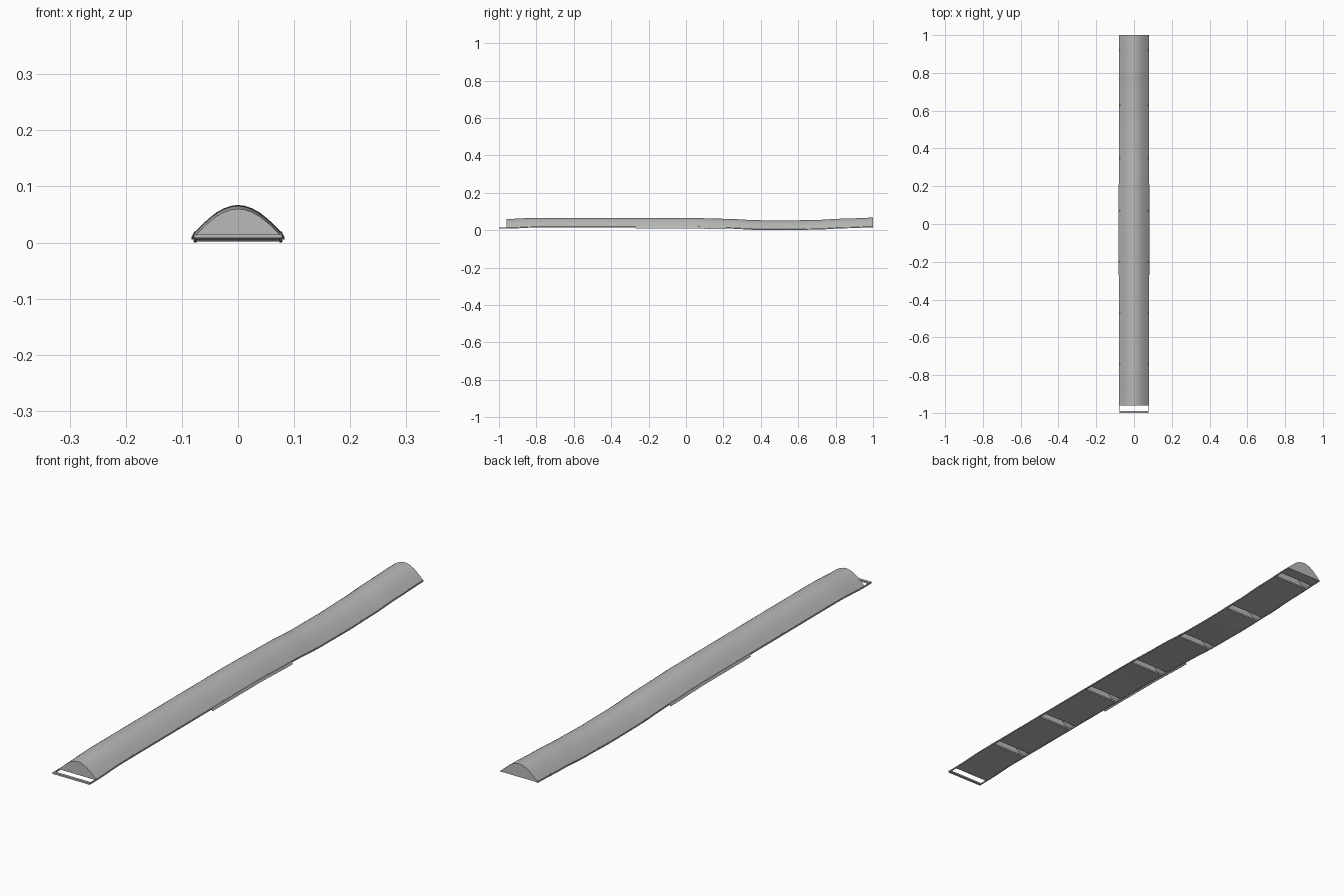
import bpy
import bmesh

cube = bpy.data.objects.get("Cube")
if cube:
    bpy.data.objects.remove(cube, do_unlink=True)

grey = bpy.data.materials.new("light_grey")
grey.use_nodes = True
grey.diffuse_color = (0.48, 0.49, 0.48, 1)
grey.node_tree.nodes["Principled BSDF"].inputs["Base Color"].default_value = (0.48, 0.49, 0.48, 1)

# Height of the lower edge along the length, and the half arch section
SAG = [(-1, .01), (-.96, .01), (-.8, .016), (0, .016), (.2, .011),
       (.4, .003), (.55, .002), (.7, .005), (.85, .012), (1, .017)]
HALF = [(0, .05), (.012, .0485), (.024, .0445), (.038, .037),
        (.052, .026), (.066, .013), (.079, 0)]
RUNGS = [-.995, -.74, -.47, -.2, .07, .35, .63, .92]


def base(y):
    for (a, za), (b, zb) in zip(SAG, SAG[1:]):
        if y <= b:
            t = (y - a) / (b - a)
            t = t * t * (3 - 2 * t)
            return za + (zb - za) * t
    return SAG[-1][1]


def arch(inset=0):
    s = 1 - inset / .079
    right = [(x * s, max(z - inset, 0)) for x, z in HALF]
    return [(-x, z) for x, z in reversed(right[1:])] + right


def sweep(name, section, y0, y1, step=.04):
    """Sweep a closed section along y, following the sagging base line."""
    bm = bmesh.new()
    n = max(1, round((y1 - y0) / step))
    rings = []
    for i in range(n + 1):
        y = y0 + (y1 - y0) * i / n
        rings.append([bm.verts.new((x, y, z + base(y))) for x, z in section])
    for a, b in zip(rings, rings[1:]):
        for i in range(len(section)):
            j = (i + 1) % len(section)
            bm.faces.new((a[i], a[j], b[j], b[i]))
    bm.faces.new(rings[0])
    bm.faces.new(rings[-1])
    bmesh.ops.recalc_face_normals(bm, faces=bm.faces)
    mesh = bpy.data.meshes.new(name)
    bm.to_mesh(mesh)
    bm.free()
    mesh.materials.append(grey)
    obj = bpy.data.objects.new(name, mesh)
    bpy.context.collection.objects.link(obj)
    bpy.ops.object.select_all(action='DESELECT')
    obj.select_set(True)
    bpy.context.view_layer.objects.active = obj
    bpy.ops.object.shade_smooth_by_angle(angle=.6)
    return obj


def box(x0, x1, z0, z1):
    return [(x0, z0), (x1, z0), (x1, z1), (x0, z1)]


# Continuous arched skin
sweep("arched_cover", arch() + arch(.003)[::-1], -.96, 1)

# Solid filler blocks with a slot behind every rung
for i, y in enumerate(RUNGS):
    end = RUNGS[i + 1] - .004 if i + 1 < len(RUNGS) else 1
    sweep(f"filler_block_{i + 1}", arch(.0025), y + .035, end)

# Ladder frame: cross rungs and side rails
for i, y in enumerate(RUNGS):
    sweep(f"cross_rung_{i + 1}", box(-.078, .078, -.002, .004), y - .005, y + .005)
for side, s in (("left", 1), ("right", -1)):
    sweep(f"{side}_rail", box(s * .074, s * .078, -.002, .003), -1, 1)
    # Flared skirt below the middle of the cover
    skirt = [(s * .076, .003), (s * .078, .003), (s * .083, -.006), (s * .081, -.006)]
    sweep(f"{side}_skirt", skirt, -.27, .21)
